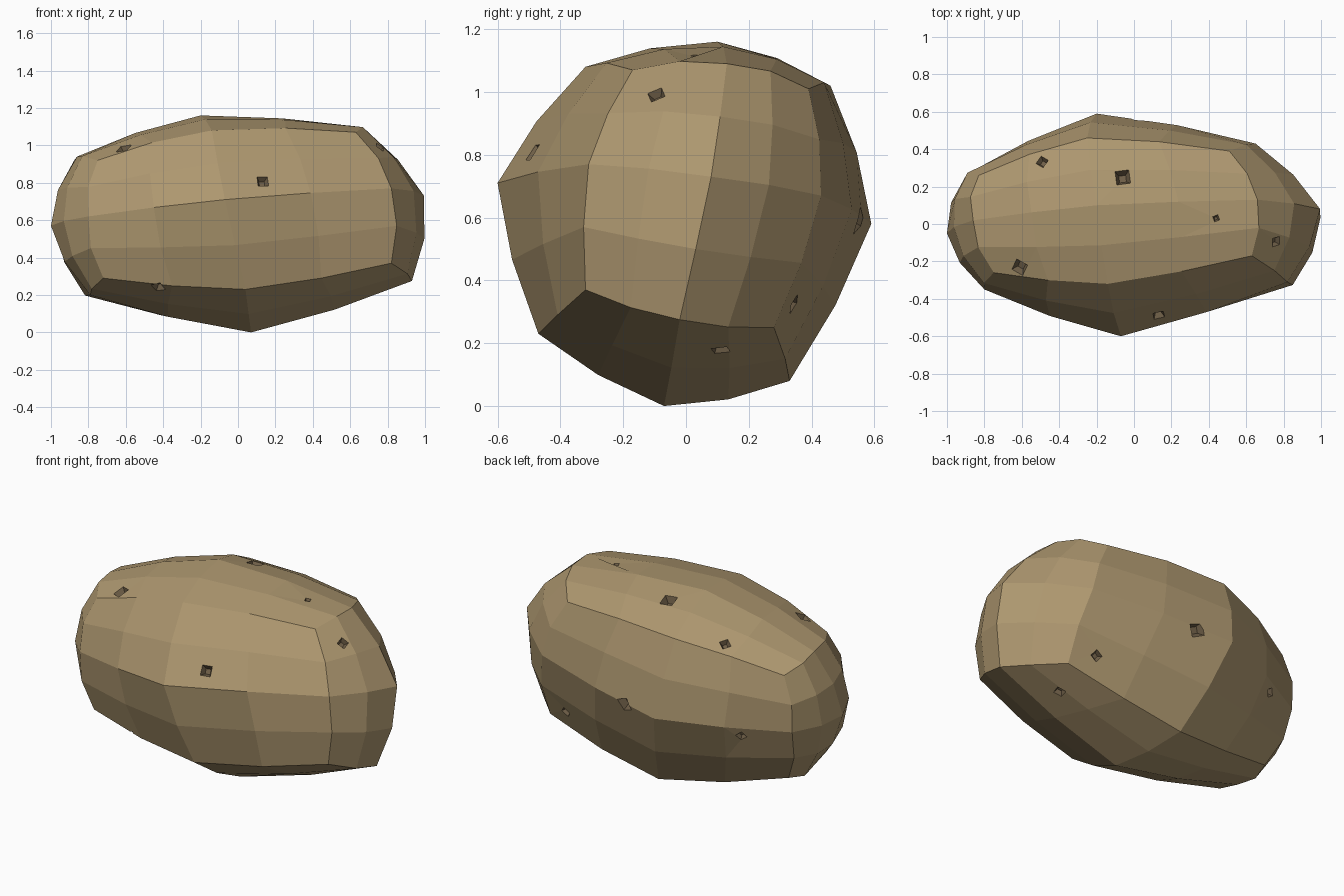
import bpy, bmesh, math
from itertools import product
from mathutils import Vector, Matrix
from mathutils.bvhtree import BVHTree

if "Cube" in bpy.data.objects:
    bpy.data.objects.remove(bpy.data.objects["Cube"])

MID = Vector((0, 0, 0.58))


def material(name, colour):
    m = bpy.data.materials.new(name)
    m.diffuse_color = (*colour, 1)
    m.use_nodes = True
    m.node_tree.nodes["Principled BSDF"].inputs["Base Color"].default_value = m.diffuse_color
    return m


skin = material("skin", (0.42, 0.31, 0.16))
dark = material("eye_brown", (0.16, 0.115, 0.065))


def make_object(name, bm):
    bmesh.ops.recalc_face_normals(bm, faces=bm.faces)
    me = bpy.data.meshes.new(name)
    bm.to_mesh(me)
    me.materials.append(skin)
    me.materials.append(dark)
    ob = bpy.data.objects.new(name, me)
    bpy.context.collection.objects.link(ob)
    return ob


# Control cage: three cross-sections of eight points, plus the two end centres
AROUND = [(-1, -1), (0, -1), (1, -1), (1, 0), (1, 1), (0, 1), (-1, 1), (-1, 0)]
RINGS = {
    -1: [(-.72, -.33, .29), (-.79, -.07, .20), (-.79, .16, .22), (-.89, .27, .56),
         (-.83, .26, .88), (-.86, .02, .94), (-.75, -.26, .92), (-.80, -.35, .62)],
    0: [(.04, -.47, .23), (.07, -.07, 0), (-.05, .33, .08), (-.20, .59, .58),
        (-.25, .46, 1.02), (-.20, .10, 1.16), (-.14, -.32, 1.08), (-.07, -.60, .71)],
    1: [(.82, -.32, .37), (.93, -.02, .275), (.70, .28, .25), (.65, .43, .67),
        (.51, .39, 1.01), (.66, .13, 1.09), (.63, -.17, 1.07), (.82, -.31, .77)],
}
cage = {(-1, 0, 0): Vector((-1, -.05, .57)), (1, 0, 0): Vector((.995, .08, .73))}
for x, ring in RINGS.items():
    for (y, z), p in zip(AROUND, ring):
        cage[x, y, z] = Vector(p)

# Body: 4 x 4 faceted cube wrapped over the cage, in-between points pushed outward
bm = bmesh.new()
bmesh.ops.create_cube(bm, size=2)
bmesh.ops.subdivide_edges(bm, edges=bm.edges[:], cuts=3, use_grid_fill=True)
for v in bm.verts:
    axes = []
    for c in v.co:
        c = round(c * 2)
        axes.append([c // 2] if c % 2 == 0 else [(c - 1) // 2, (c + 1) // 2])
    pts = [cage[k] for k in product(*axes)]
    halves = sum(len(a) - 1 for a in axes)
    mean = sum(pts, Vector()) / len(pts)
    v.co = MID + (mean - MID) * (1 + 0.035 * halves)
body = make_object("tuber_body", bm)
tree = BVHTree.FromBMesh(bm)
bm.free()

# Eyes: small tapered pits cut square to the skin (position, size, spin)
EYES = [((.14, -.52, .83), .058, 0), ((-.43, -.38, .23), .06, .2),
        ((-.61, -.23, .98), .068, .3), ((.75, -.09, .98), .048, .6),
        ((-.49, .33, 1.0), .05, .4), ((-.06, .25, 1.12), .075, .2),
        ((.44, .03, 1.12), .03, .3), ((.62, .11, .17), .052, .5),
        ((.55, .33, .33), .048, .9), ((.02, .56, .59), .075, .4),
        ((-.65, .42, .50), .045, .7)]
bm = bmesh.new()
for pos, size, spin in EYES:
    co, normal, _, _ = tree.find_nearest(Vector(pos))
    depth = size * 0.5
    place = (Matrix.Translation(co) @ normal.to_track_quat('Z', 'Y').to_matrix().to_4x4()
             @ Matrix.Rotation(spin, 4, 'Z') @ Matrix.Rotation(math.pi / 4, 4, 'Z'))
    bmesh.ops.create_cone(bm, cap_ends=True, segments=4, radius1=size * 0.35,
                          radius2=size * 1.05, depth=depth * 2, matrix=place)
for f in bm.faces:
    f.material_index = 1
cutter = make_object("eye_cutter", bm)
bm.free()
cutter.hide_render = True
cutter.hide_set(True)

cut = body.modifiers.new("eyes", 'BOOLEAN')
cut.operation = 'DIFFERENCE'
cut.solver = 'EXACT'
cut.object = cutter
